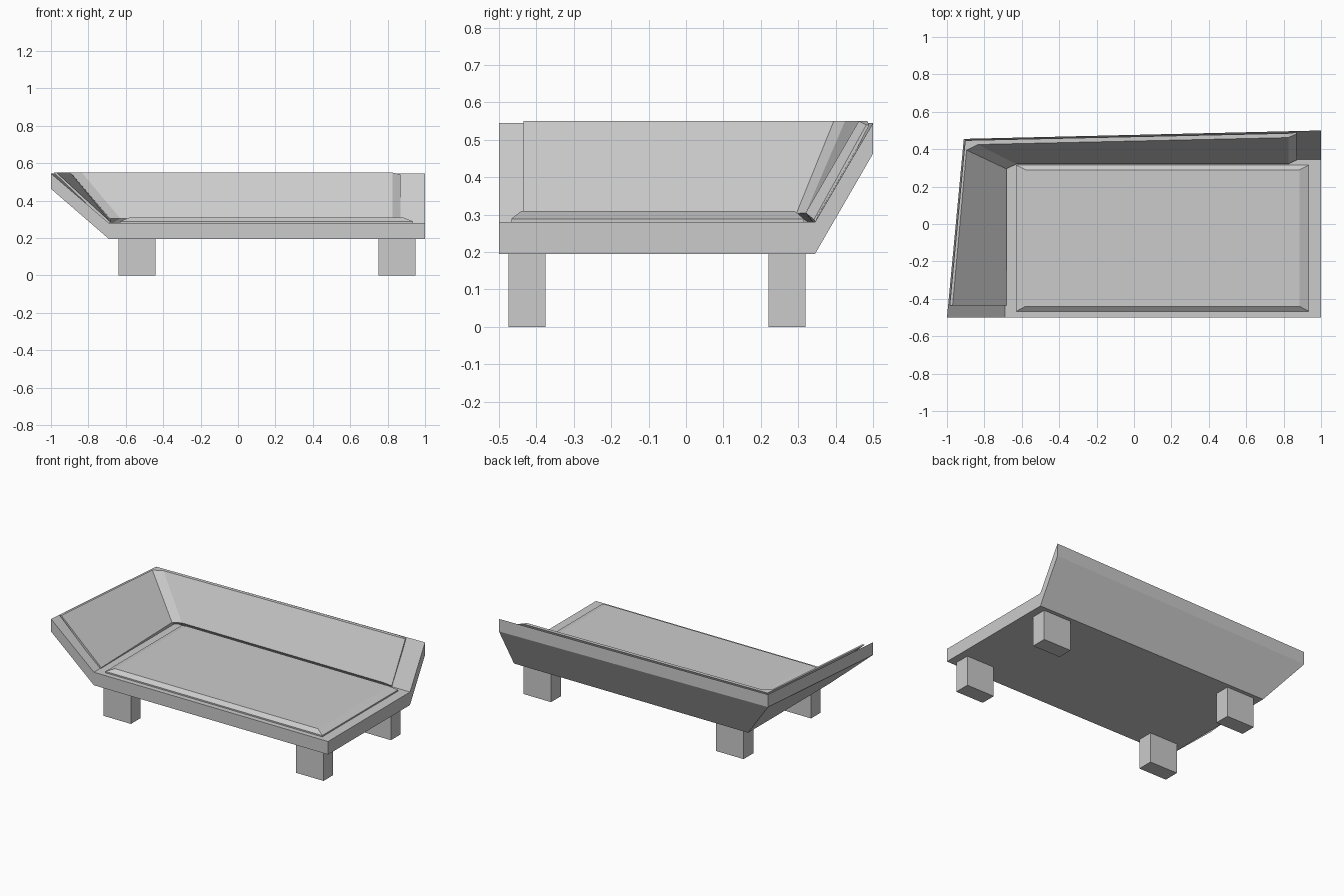
import bpy, bmesh

if "Cube" in bpy.data.objects:
    bpy.data.objects.remove(bpy.data.objects["Cube"])


def loft(name, sections):
    """Skin a row of matching closed loops and cap both ends."""
    bm = bmesh.new()
    rings = [[bm.verts.new(p) for p in s] for s in sections]
    n = len(rings[0])
    for a, b in zip(rings, rings[1:]):
        for i in range(n):
            j = (i + 1) % n
            bm.faces.new((a[i], a[j], b[j], b[i]))
    bm.faces.new(rings[0])
    bm.faces.new(rings[-1][::-1])
    bmesh.ops.recalc_face_normals(bm, faces=bm.faces)
    mesh = bpy.data.meshes.new(name)
    bm.to_mesh(mesh)
    bm.free()
    ob = bpy.data.objects.new(name, mesh)
    bpy.context.collection.objects.link(ob)
    return ob


def rect(x0, x1, y0, y1, z):
    return [(x0, y0, z), (x1, y0, z), (x1, y1, z), (x0, y1, z)]


# Flat base slab
Z0, Z1 = 0.195, 0.28
loft("base", [rect(-0.69, 1, -0.5, 0.345, z) for z in (Z0, Z1)])

# Flared side and back panel, folded at the rear left corner
plan = [((-0.69, -0.5), (-1.0, -0.5)),
        ((-0.69, 0.345), (-0.91, 0.455)),
        ((1.0, 0.345), (1.0, 0.5))]
loft("flared_frame", [[(*i, Z0), (*o, 0.463), (*o, 0.545), (*i, Z1)]
                      for i, o in plan])

# Thin padding lining the flared panel, chamfered at the corner
# each section: inner bottom, inner top, outer top, outer bottom
T = 0.55
loft("flared_padding", [
    [(-0.683, -0.435, 0.287), (-0.97, -0.435, T), (-0.985, -0.435, T), (-0.69, -0.435, 0.27)],
    [(-0.683, 0.295, 0.303), (-0.895, 0.395, T), (-0.903, 0.44, T), (-0.69, 0.34, 0.27)],
    [(-0.63, 0.32, 0.305), (-0.835, 0.425, T), (-0.9, 0.447, T), (-0.685, 0.345, 0.27)],
    [(0.825, 0.32, 0.305), (0.825, 0.462, T), (0.825, 0.485, T), (0.825, 0.347, 0.27)],
    [(0.87, 0.342, 0.287), (0.87, 0.482, T - 0.01), (0.87, 0.49, T - 0.01), (0.87, 0.35, 0.27)],
])

# Seat cushion with bevelled rim
loft("seat_cushion", [rect(-0.63, 0.935, -0.467, 0.315, 0.275),
                      rect(-0.63, 0.935, -0.467, 0.315, 0.289),
                      rect(-0.58, 0.885, -0.44, 0.29, 0.31)])

# Four block legs
for side, x in (("left", -0.64), ("right", 0.75)):
    for end, y in (("front", -0.475), ("back", 0.22)):
        loft(f"{end}_{side}_leg",
             [rect(x, x + 0.2, y, y + 0.1, z) for z in (0, Z0)])
